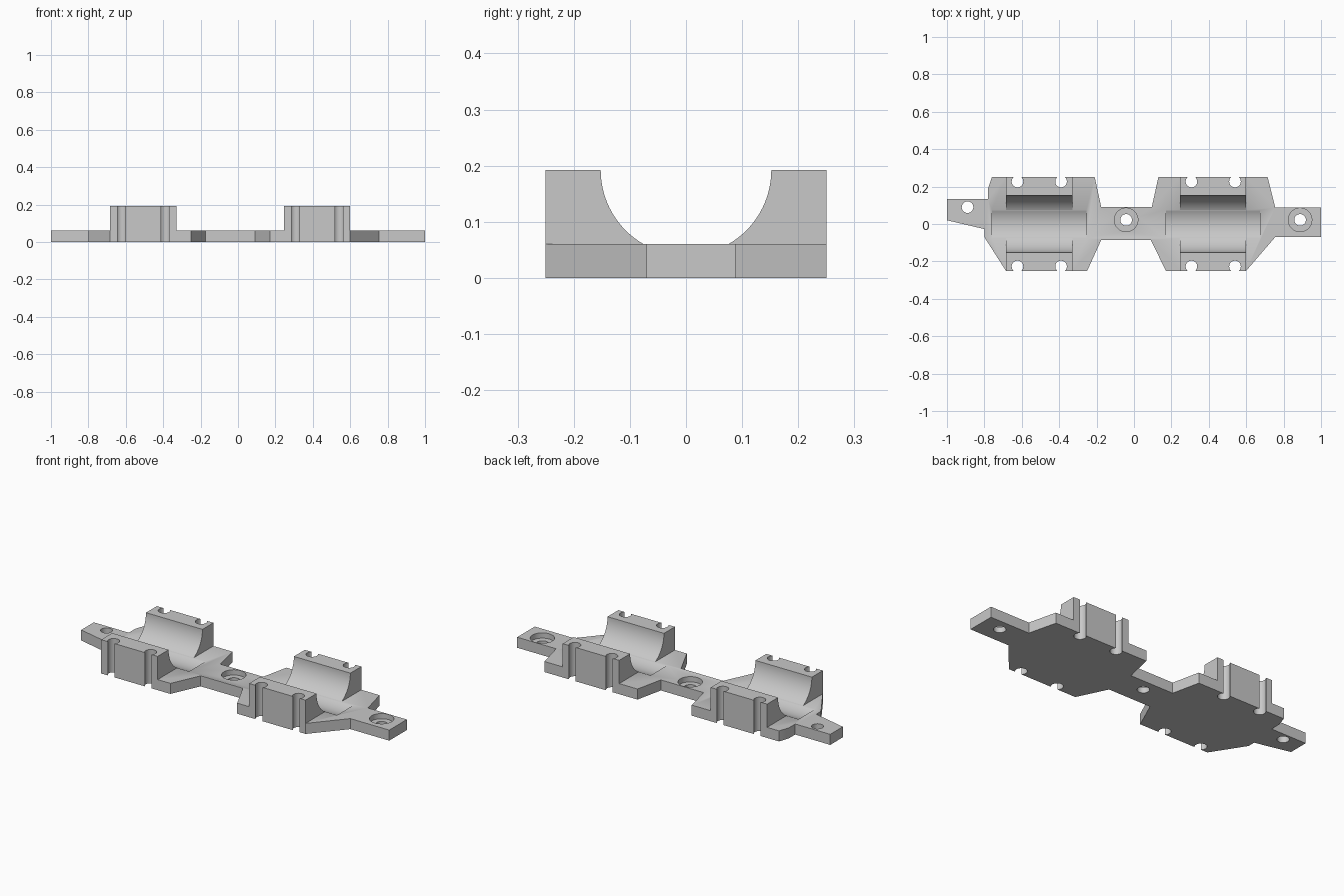
import bpy
import bmesh
import math

cube = bpy.data.objects.get("Cube")
if cube:
    bpy.data.objects.remove(cube, do_unlink=True)

PLATE, TOP, HALF, BORE = 0.06, 0.192, 0.25, 0.152

grey = bpy.data.materials.new("plain grey")
grey.use_nodes = True
COLOUR = (0.58, 0.58, 0.58, 1)
grey.diffuse_color = COLOUR
grey.node_tree.nodes["Principled BSDF"].inputs["Base Color"].default_value = COLOUR


def to_object(name, bm):
    bmesh.ops.recalc_face_normals(bm, faces=bm.faces)
    mesh = bpy.data.meshes.new(name)
    bm.to_mesh(mesh)
    bm.free()
    obj = bpy.data.objects.new(name, mesh)
    obj.data.materials.append(grey)
    bpy.context.collection.objects.link(obj)
    return obj


def prism(name, outline, z0, z1):
    bm = bmesh.new()
    face = bm.faces.new([bm.verts.new((x, y, z0)) for x, y in outline])
    up = bmesh.ops.extrude_face_region(bm, geom=[face])["geom"]
    for v in up:
        if isinstance(v, bmesh.types.BMVert):
            v.co.z = z1
    return to_object(name, bm)


def circle(x, y, r, n=32):
    return [(x + r * math.cos(2 * math.pi * i / n),
             y + r * math.sin(2 * math.pi * i / n)) for i in range(n)]


def combine(target, tool, operation):
    mod = target.modifiers.new(operation, "BOOLEAN")
    mod.operation = operation
    mod.solver = "EXACT"
    mod.object = tool
    tool.hide_render = True
    bpy.context.view_layer.objects.active = target
    bpy.ops.object.modifier_apply(modifier=mod.name)
    bpy.data.objects.remove(tool, do_unlink=True)


# Base plate with its two wide seats, neck and end tabs
outline = [
    (-1, 0.133), (-0.78, 0.133), (-0.78, 0.19), (-0.76, HALF), (-0.21, HALF),
    (-0.175, 0.09), (0.095, 0.09), (0.13, HALF), (0.715, HALF), (0.755, 0.088),
    (1, 0.088), (1, -0.07), (0.755, -0.07), (0.6, -HALF), (0.17, -HALF),
    (0.09, -0.085), (-0.175, -0.085), (-0.25, -HALF), (-0.685, -HALF),
    (-0.8, -0.07), (-0.8, -0.027), (-1, 0.02)]
bracket = prism("twin_cradle_bracket", outline, 0, PLATE)

for left in (-0.685, 0.245):
    # Raised cradle block
    right = left + 0.355
    block = [(left, -HALF), (right, -HALF), (right, HALF), (left, HALF)]
    combine(bracket, prism("cradle_block", block, 0, TOP), "UNION")

    # Round trough along x, running a little past the block at both ends
    trough = prism("trough_cutter", circle(0, 0, BORE, 96), -0.2525, 0.2525)
    for v in trough.data.vertices:
        x, y, z = v.co
        v.co = (z + left + 0.1775, y, TOP - x)
    combine(bracket, trough, "DIFFERENCE")

    # Vertical cable tie notches on both long sides
    for x in (left + 0.062, left + 0.295):
        for y in (-0.227, 0.227):
            combine(bracket, prism("notch_cutter", circle(x, y, 0.031), -0.1, 0.4),
                    "DIFFERENCE")

# Screw holes, two of them counterbored
for x, y, sunk in ((-0.89, 0.09, False), (-0.042, 0.022, True), (0.888, 0.022, True)):
    combine(bracket, prism("hole_cutter", circle(x, y, 0.031), -0.1, 0.2), "DIFFERENCE")
    if sunk:
        combine(bracket, prism("counterbore_cutter", circle(x, y, 0.063), 0.03, 0.2),
                "DIFFERENCE")

bpy.ops.object.select_all(action="DESELECT")
bracket.select_set(True)
bpy.context.view_layer.objects.active = bracket
bpy.ops.object.shade_smooth_by_angle(angle=math.radians(30))
